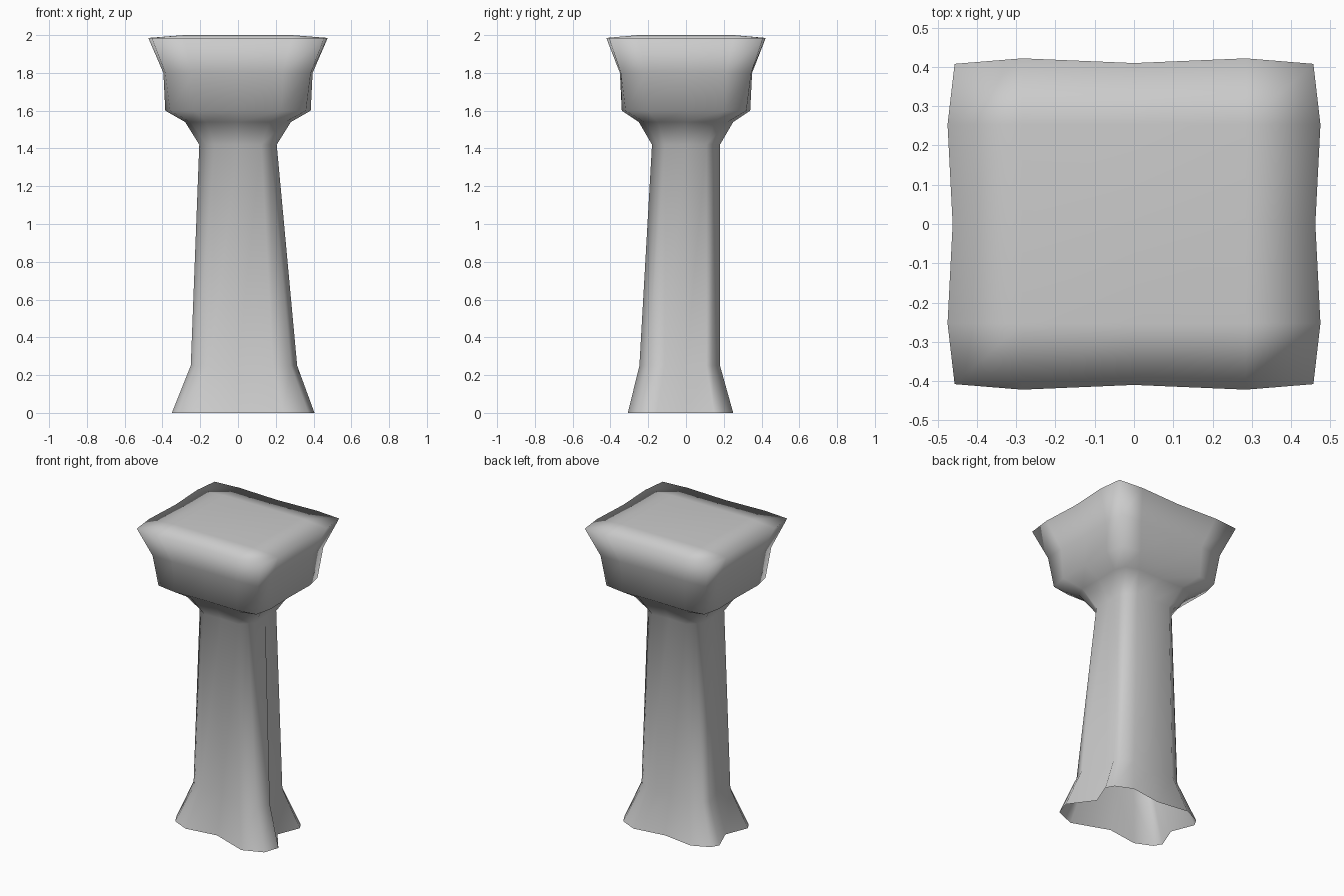
import bpy, bmesh

if "Cube" in bpy.data.objects:
    bpy.data.objects.remove(bpy.data.objects["Cube"])

# Each level: z, widest half-size (x, y), corner (x, y), mid-side half-size (x, y), fold strength
LEVELS = [
    (0.00, 0.35, 0.25, 0.32, 0.20, 0.29, 0.22, 1.0),
    (0.25, 0.25, 0.18, 0.22, 0.14, 0.22, 0.165, 1.15),
    (1.42, 0.205, 0.18, 0.17, 0.145, 0.20, 0.175, 0.0),
    (1.54, 0.28, 0.25, 0.25, 0.22, 0.275, 0.245, 0.0),
    (1.60, 0.385, 0.34, 0.36, 0.32, 0.38, 0.335, 0.0),
    (1.80, 0.395, 0.35, 0.385, 0.345, 0.39, 0.345, 0.0),
    (1.985, 0.475, 0.422, 0.457, 0.408, 0.462, 0.41, 0.0),
]
# Sixteen positions round the outline of a 4 x 4 grid
KEYS = [(2, 0), (2, 1), (2, 2), (1, 2), (0, 2), (-1, 2), (-2, 2), (-2, 1)]
KEYS += [(-i, -j) for i, j in KEYS]
# Outward bulge of the front right fold
FOLD = {(1, -2): (0.03, -0.058), (2, -2): (0.052, -0.055), (2, -1): (0.055, -0.005)}


def sign(v):
    return (v > 0) - (v < 0)


def ring_point(key, level):
    z, ex, ey, cx, cy, mx, my, fold = level
    i, j = key
    a, b = abs(i), abs(j)
    if a == 2 and b == 2:
        x, y = cx, cy
    elif a == 2:
        x, y = (ex if b else mx), ey * 0.6 * b
    else:
        x, y = ex * 0.6 * a, (ey if a else my)
    fx, fy = FOLD.get(key, (0, 0))
    return (sign(i) * x + fx * fold, sign(j) * y + fy * fold, z)


# Shaft and head skin, open underneath
bm = bmesh.new()
rings = [[bm.verts.new(ring_point(k, lv)) for k in KEYS] for lv in LEVELS]
for low, high in zip(rings, rings[1:]):
    for n in range(16):
        m = (n + 1) % 16
        bm.faces.new((low[n], low[m], high[m], high[n]))

# Top cap as a grid, slightly higher in the middle
grid = dict(zip(KEYS, rings[-1]))
for i in (-1, 0, 1):
    for j in (-1, 0, 1):
        grid[i, j] = bm.verts.new((i * 0.285, j * 0.253, 2.0))
for i in range(-2, 2):
    for j in range(-2, 2):
        bm.faces.new((grid[i, j], grid[i + 1, j], grid[i + 1, j + 1], grid[i, j + 1]))

for f in bm.faces:
    f.smooth = True
mesh = bpy.data.meshes.new("pedestal_pillar")
bm.to_mesh(mesh)
bm.free()
obj = bpy.data.objects.new("pedestal_pillar", mesh)
bpy.context.collection.objects.link(obj)
